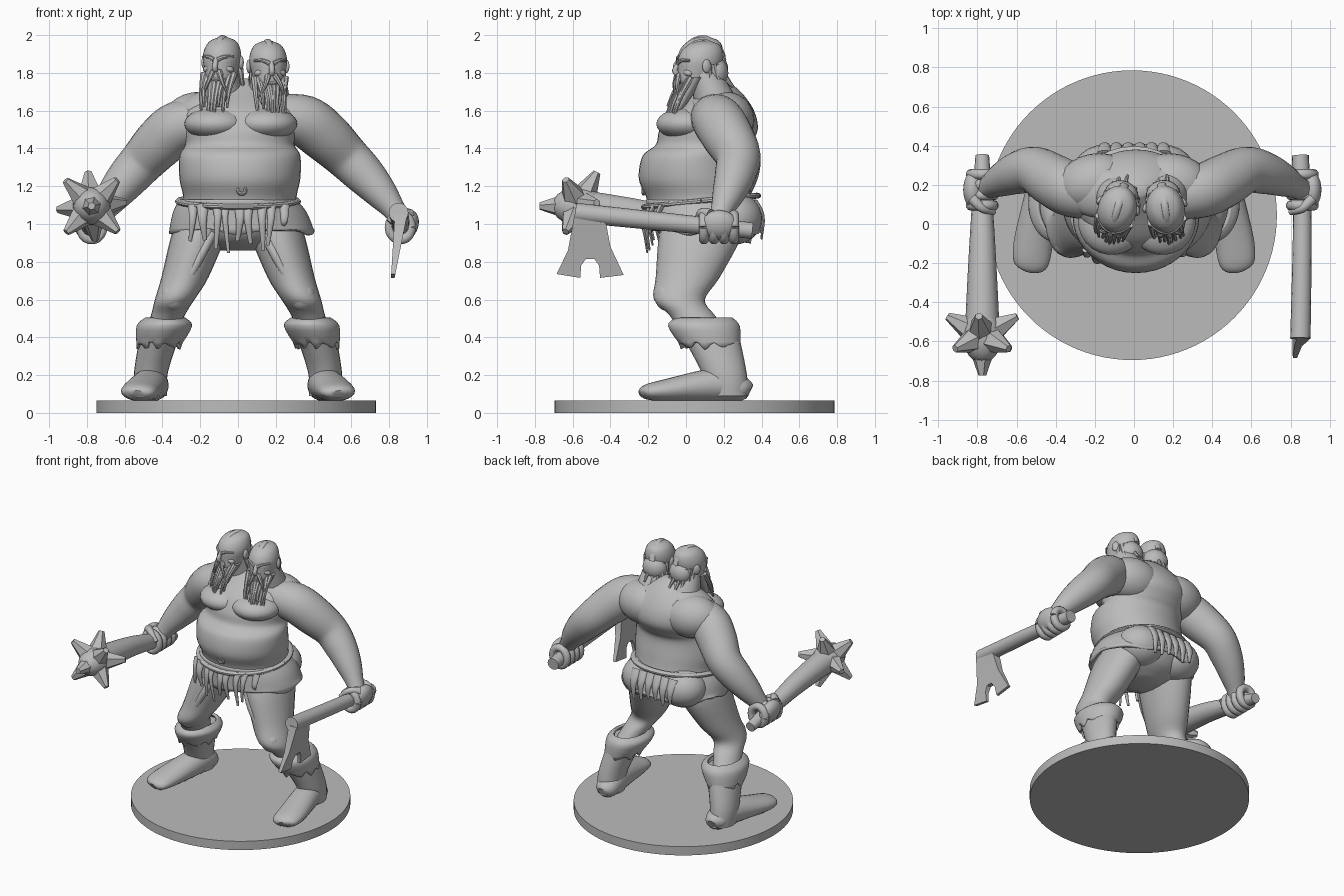
import bpy, bmesh, math, random
from mathutils import Vector, Matrix

random.seed(4)
if "Cube" in bpy.data.objects:
    bpy.data.objects.remove(bpy.data.objects["Cube"])

stone = bpy.data.materials.new("plain_grey")
stone.use_nodes = True
GREY = (.5, .5, .5, 1)
stone.diffuse_color = GREY
stone.node_tree.nodes["Principled BSDF"].inputs["Base Color"].default_value = GREY
IDENTITY = Matrix.Identity(4)
SIDEWAYS, FORWARD, UPWARD = Vector((1, 0, 0)), Vector((0, 1, 0)), Vector((0, 0, 1))


def finish(name, bm, place=IDENTITY):
    bm.transform(place)
    bmesh.ops.recalc_face_normals(bm, faces=bm.faces)
    mesh = bpy.data.meshes.new(name)
    bm.to_mesh(mesh)
    bm.free()
    mesh.materials.append(stone)
    ob = bpy.data.objects.new(name, mesh)
    bpy.context.collection.objects.link(ob)
    return ob


def spline(rows, steps):
    """Catmull-Rom curve through rows of any length."""
    rows = [Vector(row) for row in rows]
    smooth, last = [], len(rows) - 1
    for i in range(last):
        before, start, end, after = rows[max(i - 1, 0)], rows[i], rows[i + 1], rows[min(i + 2, last)]
        for k in range(steps):
            t = k / steps
            ease = t * t * (3 - t - t)
            bulge_in, bulge_out = t * (1 - t) ** 2, t * t * (t - 1)
            smooth.append(start.lerp(end, ease) + (end - before) / 2 * bulge_in + (after - start) / 2 * bulge_out)
    return smooth + [rows[last]]


def loft(name, rows, sides=24, steps=4, flat=False, ref=SIDEWAYS, place=IDENTITY, hem=0, teeth=9, closed=True):
    """Elliptical rings (x, y, z, radius, radius); hem gives the last ring a ragged edge."""
    bm, rings = bmesh.new(), []
    points = spline(rows, steps)
    last = len(points) - 1
    for i, point in enumerate(points):
        centre = Vector(point[:3])
        across, along = SIDEWAYS, FORWARD
        if not flat:
            tangent = (Vector(points[min(i + 1, last)][:3]) - Vector(points[max(i - 1, 0)][:3])).normalized()
            across = (ref - tangent * tangent.dot(ref)).normalized()
            along = tangent.cross(across)
        ring = []
        for k in range(sides):
            turn = math.tau * k / sides
            spot = centre + across * point[3] * math.cos(turn) + along * point[4] * math.sin(turn)
            if i == last:
                spot.z += hem * (math.sin(turn * teeth) + math.sin(turn * (teeth + 4) + 1) / 2)
            ring.append(bm.verts.new(spot))
        rings.append(ring)
    for upper, lower in zip(rings, rings[1:]):
        for k in range(sides):
            n = (k + 1) % sides
            bm.faces.new((upper[k], upper[n], lower[n], lower[k]))
    if closed:
        bm.faces.new(rings[0])
        bm.faces.new(rings[-1])
    ob = finish(name, bm, place)
    if not closed:
        ob.modifiers.new("thickness", "SOLIDIFY").thickness = .02
    return ob


def limb(name, points, start, end, squash=1, **options):
    """Tube through plain points, tapering from one radius to another."""
    rows, last = [], len(points) - 1
    for i, point in enumerate(points):
        radius = start + (end - start) * i / last
        rows.append((*point, radius, radius * squash))
    return loft(name, rows, **options)


def strand(name, root, tip, radius, place=IDENTITY):
    middle = (Vector(root) + Vector(tip)) / 2 + Vector((random.uniform(-.01, .01), -.01, 0))
    return limb(name, [root, middle, tip], radius, radius / 3, sides=7, place=place)


def circle(count, centre, across, along):
    """Closed loop of points around a centre."""
    turns = [math.tau * k / count for k in range(count + 1)]
    return [Vector(centre) + Vector(across) * math.cos(t) + Vector(along) * math.sin(t) for t in turns]


def ball(name, centre, size, roll=0, yaw=0, place=IDENTITY):
    bm = bmesh.new()
    bmesh.ops.create_uvsphere(bm, u_segments=24, v_segments=14, radius=1)
    turn = Matrix.Rotation(yaw, 4, 'Z') @ Matrix.Rotation(roll, 4, 'Y')
    return finish(name, bm, place @ Matrix.Translation(centre) @ turn @ Matrix.Diagonal((*size, 1)))


# round base
bm = bmesh.new()
bmesh.ops.create_cone(bm, cap_ends=True, segments=96, radius1=.74, radius2=.74, depth=.065)
finish("base_disc", bm, Matrix.Translation((-.01, .045, .0325)))

# torso and belly: depth, height, half width, half depth
torso = [(.1, .86, .1, .1), (.1, .92, .25, .22), (.1, 1.04, .31, .29), (.07, 1.14, .3, .28), (.04, 1.24, .32, .29),
         (.04, 1.36, .32, .27), (.09, 1.42, .29, .25), (.12, 1.5, .3, .26), (.14, 1.6, .3, .22),
         (.17, 1.7, .17, .12), (.17, 1.77, .05, .03)]
loft("torso", [(.01, *row) for row in torso], sides=40, steps=5, flat=True)
for s in (-1, 1):
    ball("chest_muscle", (.015 + s * .13, .01, 1.53), (.17, .168, .087), yaw=s * .1)
    ball("shoulder_blade", (s * .2, .21, 1.55), (.2, .15, .15), yaw=s * -.2)
    ball("buttock", (s * .15, .25, 1.03), (.17, .155, .14))
    ball("collar_muscle", (s * .17, .16, 1.635), (.19, .13, .075), roll=s * .4)
limb("navel", circle(10, (.02, -.225, 1.18), SIDEWAYS * .02, UPWARD * .02), .01, .01, sides=8, ref=FORWARD)

# belt, hide skirt and ragged strips
limb("belt", circle(32, (0, .08, 1.12), SIDEWAYS * .31, (0, .295, .03)), .016, .016, squash=1.5,
     sides=10, steps=1, ref=UPWARD)
loft("hide_skirt", [(0, .08, 1.13, .31, .29), (.01, .09, 1.06, .355, .3), (.02, .1, .96, .385, .31)],
     sides=72, flat=True, hem=.012, teeth=5, closed=False)
for k in range(9):
    x = (k - 4) * .058 + random.uniform(-.015, .015)
    y = .08 - .3 * math.sqrt(1 - (x / .38) ** 2)
    tip = .95 - .08 * math.cos(x * 6) + random.uniform(-.04, .06)
    width = random.uniform(.02, .034)
    limb("front_strip", [(x, y + .02, 1.1), (x, y - .01, 1.02), (x + random.uniform(-.02, .02), y + .01, tip)],
         width, width / 3, squash=.6, sides=10)
for k in range(6):
    x = (k - 2.5) * .06
    limb("back_strip", [(x, .36, 1.12), (x, .405, 1.04), (x, .4, .92 + random.uniform(-.03, .04))],
         .04, .01, squash=.5, sides=10)

# legs and boots
for s in (-1, 1):
    loft("leg", [(s * .17, .1, 1.06, .13, .18), (s * .205, .08, .95, .145, .22), (s * .28, .01, .72, .125, .17),
                 (s * .335, -.035, .6, .105, .135), (s * .37, .03, .52, .09, .12), (s * .41, .1, .42, .085, .12)],
         flat=True)
    limb("trouser_fold", [(s * .14, -.09, .95), (s * .2, -.13, .83), (s * .31, -.13, .62)], .03, .02, sides=10)
    ball("knee", (s * .34, -.1, .615), (.07, .065, .075))
    loft("boot_shaft", [(s * .46, .22, .09, .085, .11), (s * .46, .2, .22, .09, .12), (s * .4, .11, .46, .11, .16)],
         flat=True)
    loft("boot_foot", [(s * .53, -.24, .1, .04, .02), (s * .525, -.21, .11, .085, .04), (s * .515, -.1, .12, .1, .06),
                       (s * .46, .18, .15, .09, .09), (s * .45, .3, .125, .075, .065), (s * .45, .337, .11, .04, .04)])
    loft("boot_cuff", [(s * .385, .095, .505, .105, .15), (s * .39, .095, .46, .147, .19),
                       (s * .42, .13, .355, .117, .157)], sides=64, flat=True, hem=.014, closed=False)

# arms; the right one reaches less far out and hangs a little lower
arm = [(.2, .14, 1.565, .12), (.35, .17, 1.545, .137), (.46, .22, 1.465, .136), (.57, .275, 1.36, .12),
       (.67, .26, 1.26, .108), (.76, .225, 1.16, .086), (.83, .19, 1.07, .06), (.87, .17, 1, .055)]
for name, reach, drop in (("left_arm", 1, 0), ("right_arm", -.89, .03)):
    loft(name, [(x * reach, y, z - drop, r, r) for x, y, z, r in arm], steps=5, ref=FORWARD)

# fists wrapped around the weapon handles
for s, grip in ((1, .86), (-1, -.775)):
    ball("palm", (grip + s * .04, .175, .995), (.055, .1, .08), roll=s * .3)
    for k in range(4):
        loop = circle(9, (grip, .095 + k * .053, .983), SIDEWAYS * s * .058, UPWARD * .066)
        limb("finger", loop, .027, .027, sides=10, steps=2, ref=FORWARD)
    limb("thumb", [(grip + s * .05, .13, 1.05), (grip, .08, 1.06), (grip - s * .06, .06, 1.01)],
         .03, .015, sides=10, ref=UPWARD)

# axe: the blade outline is a wedge around a notch
limb("axe_handle", [(.85, .35, .965), (.86, 0, 1), (.85, -.585, 1.06)], .043, .052, sides=16)
outline = [(-.59, 1.05), (-.43, 1.04), (-.4, .88), (-.33, .73), (-.455, .715), (-.46, .78), (-.485, .815),
           (-.53, .815), (-.555, .78), (-.56, .715), (-.685, .735), (-.625, .86)]
bm = bmesh.new()
front, back = ([bm.verts.new((.82 + (z - .72) * .13 + side * (z - .58) * .07, y, z)) for y, z in outline]
               for side in (-1, 1))
bm.faces.new(front)
bm.faces.new(back[::-1])
for k in range(len(outline)):
    bm.faces.new((front[k - 1], back[k - 1], back[k], front[k]))
finish("axe_blade", bm)

# spiked club
hub = Vector((-.775, -.57, 1.095))
limb("club_handle", [(-.775, .35, .93), (-.775, .1, .985), (-.775, -.2, 1.05), hub], .035, .09, sides=14)
ball("club_head", hub, (.1, .14, .1))
spikes = [-FORWARD]
for lean, first in ((.55, .1), (-.35, .8)):
    spikes += circle(4, FORWARD * lean, (math.cos(first), 0, math.sin(first)),
                     (-math.sin(first), 0, math.cos(first)))[:4]
for spike in spikes:
    spike.normalize()
    limb("club_spike", [hub + spike * .05, hub + spike * .205], .075, .02, sides=6, steps=1,
         ref=Vector((.3, .2, 1)))

# two bearded heads
for side, height, yaw in ((-.085, 1.865, -.28), (.16, 1.845, .15)):
    limb("neck", [(side, .19, 1.56), (side, .14, 1.7), (side, .09, 1.82)], .13, .085, flat=True)
    head = Matrix.Translation((side, .075, height)) @ Matrix.Rotation(yaw, 4, 'Z')
    loft("skull", [(0, -.05, -.12, .03, .03), (0, -.04, -.1, .07, .075), (0, -.01, -.04, .09, .11),
                   (0, 0, .02, .1, .12), (0, .01, .07, .09, .11), (0, .02, .105, .066, .08),
                   (0, .02, .125, .02, .03)], flat=True, place=head)
    limb("nose", [(0, -.11, .01), (0, -.135, -.03), (0, -.125, -.05)], .014, .016, sides=10, place=head)
    limb("crest", [(0, -.078, .08), (0, -.035, .114), (0, .03, .124), (0, .1, .08), (0, .13, .02)],
         .015, .022, squash=.5, sides=10, place=head)
    limb("lips", circle(12, (0, -.112, -.075), SIDEWAYS * .03, UPWARD * .026), .01, .01, sides=8,
         steps=1, ref=FORWARD, place=head)
    for s in (-1, 1):
        limb("brow", [(s * .01, -.118, .004), (s * .045, -.106, .02), (s * .085, -.07, .02)], .013, .007,
             sides=8, ref=UPWARD, place=head)
        ball("eye", (s * .042, -.094, -.006), (.017, .012, .01), place=head)
        ball("cheek", (s * .05, -.07, -.04), (.036, .028, .02), roll=s * .4, place=head)
        ball("ear", (s * .1, .02, -.01), (.014, .025, .036), yaw=s * .3, place=head)
        strand("moustache", (s * .015, -.115, -.053), (s * .065, -.125, -.17), .016, head)
    limb("beard", [(0, -.035, -.07), (0, -.065, -.13), (0, -.095, -.19), (0, -.125, -.245)], .1, .04, squash=.6,
         flat=True, place=head)
    for k in range(8):
        x = (k - 3.5) * .024
        edge = abs(x) / 2
        strand("beard_lock", (x, edge - .1, edge - .11), (x * .85, edge - .19, edge - .31 + random.uniform(-.03, .05)),
               .018, head)
    for k in range(9):
        turn = math.pi * (k + .5) / 9
        strand("hair_lock", (math.cos(turn) * .084, .015 + math.sin(turn) * .085, 0),
               (math.cos(turn) * .1, .045 + math.sin(turn) * .135, random.uniform(-.19, -.12)), .022, head)
    ball("hair_mass", (0, .075, -.045), (.088, .075, .085), place=head)

# smooth shading with sharp creases
bpy.ops.object.select_all(action='DESELECT')
for ob in bpy.context.scene.objects:
    if ob.type == 'MESH':
        ob.select_set(True)
        bpy.context.view_layer.objects.active = ob
bpy.ops.object.shade_smooth_by_angle(angle=math.radians(40))
